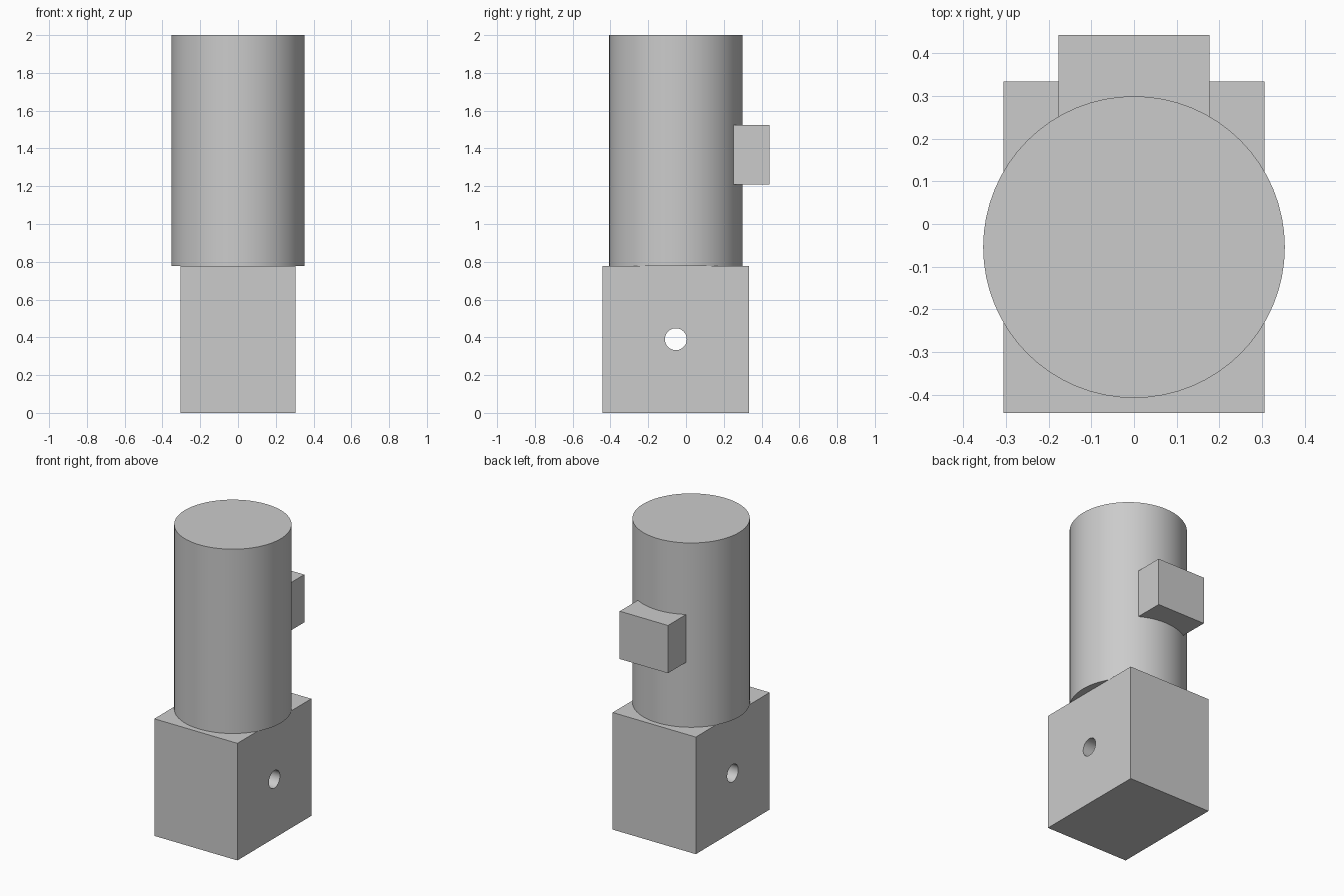
import bpy
import math

default = bpy.data.objects.get("Cube")
if default:
    bpy.data.objects.remove(default, do_unlink=True)

GREY = (0.6, 0.6, 0.6, 1.0)
AXIS_Y = -0.054      # shared centre line of the barrel and the pin hole

grey = bpy.data.materials.new("plain_grey")
grey.use_nodes = True
grey.diffuse_color = GREY
grey.node_tree.nodes["Principled BSDF"].inputs["Base Color"].default_value = GREY


def finish(name):
    obj = bpy.context.object
    obj.name = obj.data.name = name
    obj.data.materials.append(grey)
    return obj


def box(name, half_width, y0, y1, z0, z1):
    bpy.ops.mesh.primitive_cube_add(size=1, location=(0, (y0 + y1) / 2, (z0 + z1) / 2))
    obj = finish(name)
    obj.scale = (2 * half_width, y1 - y0, z1 - z0)
    bpy.ops.object.transform_apply(location=False, rotation=False, scale=True)
    return obj


def cylinder(name, radius, depth, z, sides, rotation=(0, 0, 0)):
    bpy.ops.mesh.primitive_cylinder_add(
        vertices=sides, radius=radius, depth=depth,
        location=(0, AXIS_Y, z), rotation=rotation)
    return finish(name)


# Square base with a pin hole running from side to side
base = box("base_block", 0.305, -0.442, 0.333, 0, 0.777)
cutter = cylinder("pin_hole_cutter", 0.058, 1, 0.39, 48, (0, math.pi / 2, 0))
cutter.hide_render = True

hole = base.modifiers.new("pin_hole", "BOOLEAN")
hole.operation = "DIFFERENCE"
hole.solver = "EXACT"
hole.object = cutter
bpy.ops.object.select_all(action="DESELECT")
bpy.context.view_layer.objects.active = base
base.select_set(True)
bpy.ops.object.modifier_apply(modifier=hole.name)
bpy.data.objects.remove(cutter, do_unlink=True)
bpy.ops.object.shade_smooth_by_angle(angle=math.radians(30))

# Upright barrel standing on the base
cylinder("barrel", 0.353, 2 - 0.777, (2 + 0.777) / 2, 64)
bpy.ops.object.shade_smooth_by_angle(angle=math.radians(30))

# Rectangular lug on the back, its inner end buried in the barrel
box("rear_lug", 0.177, 0.2, 0.442, 1.208, 1.525)
